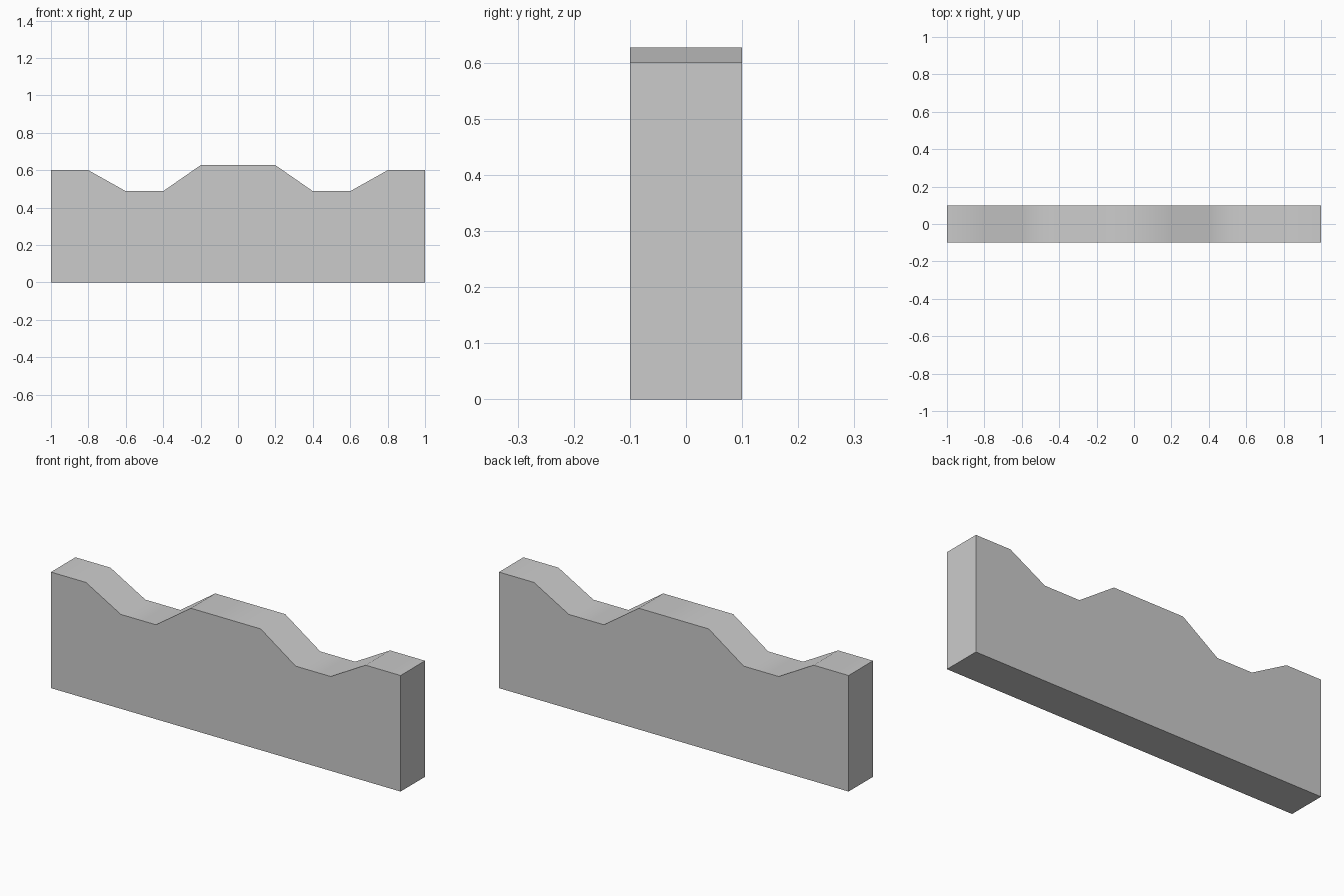
import bpy, bmesh, math

if "Cube" in bpy.data.objects:
    bpy.data.objects.remove(bpy.data.objects["Cube"])

# Right half of the wavy top edge (x, z); the left half is its mirror
half = [(0.2, 0.627), (0.4, 0.488), (0.6, 0.488), (0.8, 0.6), (1.0, 0.6)]
top = [(-x, z) for x, z in reversed(half)] + half
profile = [(-1.0, 0.0)] + top + [(1.0, 0.0)]
depth = 0.2

# Front outline, extruded straight back
bm = bmesh.new()
front = bm.faces.new([bm.verts.new((x, -depth / 2, z)) for x, z in profile])
back = bmesh.ops.extrude_face_region(bm, geom=[front])["geom"]
bmesh.ops.translate(bm, vec=(0, depth, 0),
                    verts=[v for v in back if isinstance(v, bmesh.types.BMVert)])
bmesh.ops.recalc_face_normals(bm, faces=bm.faces)

mesh = bpy.data.meshes.new("wall_panel")
bm.to_mesh(mesh)
bm.free()
panel = bpy.data.objects.new("wall_panel", mesh)
bpy.context.collection.objects.link(panel)

# Soft shading along the wavy top, sharp outer edges
bpy.context.view_layer.objects.active = panel
panel.select_set(True)
bpy.ops.object.shade_smooth_by_angle(angle=math.radians(40))
